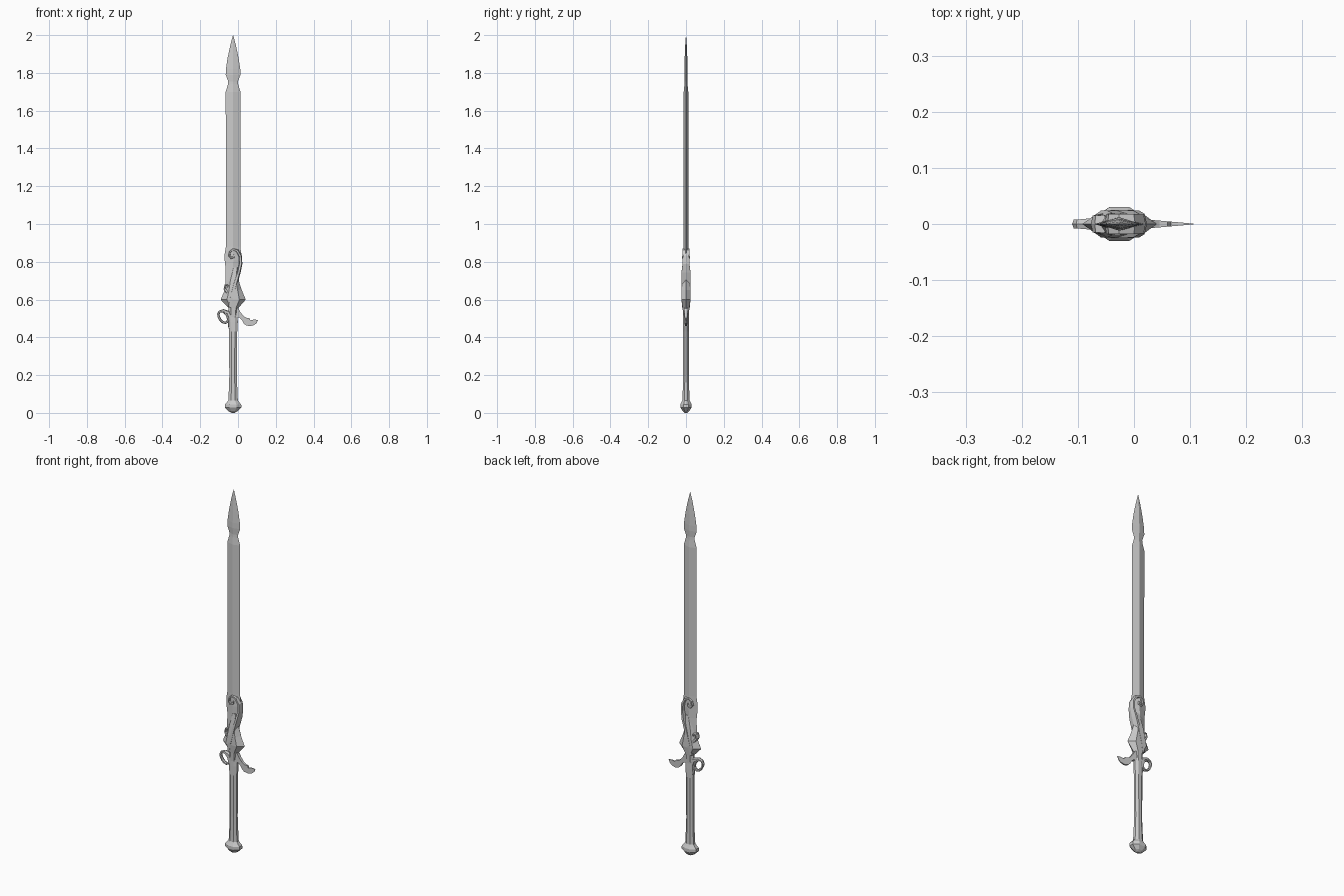
import bpy, bmesh, math
from mathutils import Vector

CX = -0.026  # centre line of the blade and grip


def skin(name, rings, closed=False):
    """Join equal-sized rings of points into a flat-shaded solid."""
    bm = bmesh.new()
    rows = [[bm.verts.new(p) for p in ring] for ring in rings]
    n = len(rows[0])
    pairs = list(zip(rows, rows[1:])) + ([(rows[-1], rows[0])] if closed else [])
    for a, b in pairs:
        for i in range(n):
            j = (i + 1) % n
            bm.faces.new((a[i], a[j], b[j], b[i]))
    if not closed:
        bm.faces.new(rows[0])
        bm.faces.new(rows[-1])
    bmesh.ops.remove_doubles(bm, verts=bm.verts, dist=0.00005)
    bmesh.ops.recalc_face_normals(bm, faces=bm.faces)
    me = bpy.data.meshes.new(name)
    bm.to_mesh(me)
    bm.free()
    ob = bpy.data.objects.new(name, me)
    bpy.context.collection.objects.link(ob)
    return ob


def section(xl, xr, hy, z, flat):
    """Diamond (flat=0) or six-sided section between two edges."""
    c, f = (xl + xr) / 2, (xr - xl) / 2 * flat
    if flat == 0:
        return [(xl, 0, z), (c, -hy, z), (xr, 0, z), (c, hy, z)]
    return [(xl, 0, z), (c - f, -hy, z), (c + f, -hy, z),
            (xr, 0, z), (c + f, hy, z), (c - f, hy, z)]


def band(name, path, closed=False):
    """Six-sided strip swept along (x, z, half width, half depth)."""
    rings, n = [], len(path)
    for i, (x, z, w, d) in enumerate(path):
        a = path[(i - 1) % n] if closed or i else path[0]
        b = path[(i + 1) % n] if closed or i < n - 1 else path[-1]
        t = Vector((b[0] - a[0], b[1] - a[1])).normalized()
        rings.append([(x - t.y * w * s, d * k, z + t.x * w * s) for s, k in
                      ((1, 0), (.55, 1), (-.55, 1), (-1, 0), (-.55, -1), (.55, -1))])
    return skin(name, rings, closed)


# Blade with leaf-shaped tip
tip = [(2.0, .0005, .0005), (1.95, .014, .004), (1.88, .029, .007), (1.82, .038, .009),
       (1.79, .039, .009), (1.755, .026, .007), (1.74, .027, .008), (1.70, .039, .012)]
rows = [(CX - h, CX + h, d, z) for z, h, d in tip]
rows += [(-.064, .012, .012, .88), (-.071, .018, .012, .84), (-.071, .022, .012, .81),
         (-.065, .010, .013, .76), (-.066, .000, .014, .70), (-.066, .012, .014, .60)]
skin("blade", [section(*r, 0) for r in rows])

# Guard block
guard = [(-.047, -.005, .014, .50), (-.050, .002, .018, .555), (-.092, .041, .024, .60),
         (-.070, .020, .024, .65), (-.055, .004, .020, .70), (-.032, .004, .012, .77)]
skin("guard", [section(*r, .5) for r in guard])

# Diagonal wrap that ends in a curl
band("wrap", [(-.045, .560, .010, .020), (-.034, .61, .013, .025), (-.016, .68, .012, .025),
              (.004, .745, .010, .024), (.014, .79, .009, .018), (.012, .83, .009, .017),
              (-.004, .858, .009, .018), (-.026, .866, .007, .018), (-.042, .853, .006, .018),
              (-.046, .833, .006, .018), (-.036, .820, .007, .020), (-.022, .826, .008, .020),
              (-.020, .838, .003, .016)])

# Small lower curl
band("lower_curl", [(-.040, .625, .010, .020), (-.058, .640, .010, .018), (-.070, .656, .007, .015),
                    (-.066, .676, .005, .015), (-.054, .677, .005, .016), (-.052, .665, .004, .014)])

# Finger ring and its stem
ring = []
for i in range(12):
    a = 2 * math.pi * i / 12
    ring.append((-.078 + .024 * math.cos(a) - .010 * math.sin(a),
                 .508 + .031 * math.sin(a), .0065, .008))
band("finger_ring", ring, closed=True)
band("ring_stem", [(-.100, .535, .006, .008), (-.078, .542, .008, .010), (-.052, .530, .012, .012),
                   (-.040, .500, .012, .012), (-.044, .460, .009, .010), (-.040, .425, .003, .008)])

# Hooked side blade, thinning towards its tip
hook = [(-.02, .56), (.002, .553), (.013, .533), (.030, .512), (.045, .503), (.060, .501),
        (.066, .490), (.085, .494), (.106, .492), (.099, .476), (.086, .465), (.064, .459),
        (.042, .464), (.030, .474), (.022, .490), (.010, .503), (-.02, .510)]
skin("side_hook", [[(x, s * (.010 - .088 * x), z) for x, z in hook] for s in (-1, 1)])

# Eight-sided grip and pommel: z, half width, half depth
def octagon(name, prof):
    skin(name, [[(CX + hx * math.cos(a) * 1.082, hy * math.sin(a) * 1.082, z)
                 for a in [math.pi / 8 + k * math.pi / 4 for k in range(8)]]
                for z, hx, hy in prof])

octagon("grip", [(.05, .026, .020), (.09, .024, .018), (.16, .021, .016), (.20, .020, .015),
                 (.43, .022, .015), (.48, .025, .015), (.56, .022, .014)])
octagon("pommel", [(0, .008, .006), (.010, .026, .018), (.028, .044, .030),
                   (.045, .043, .030), (.056, .033, .024), (.066, .025, .019)])
